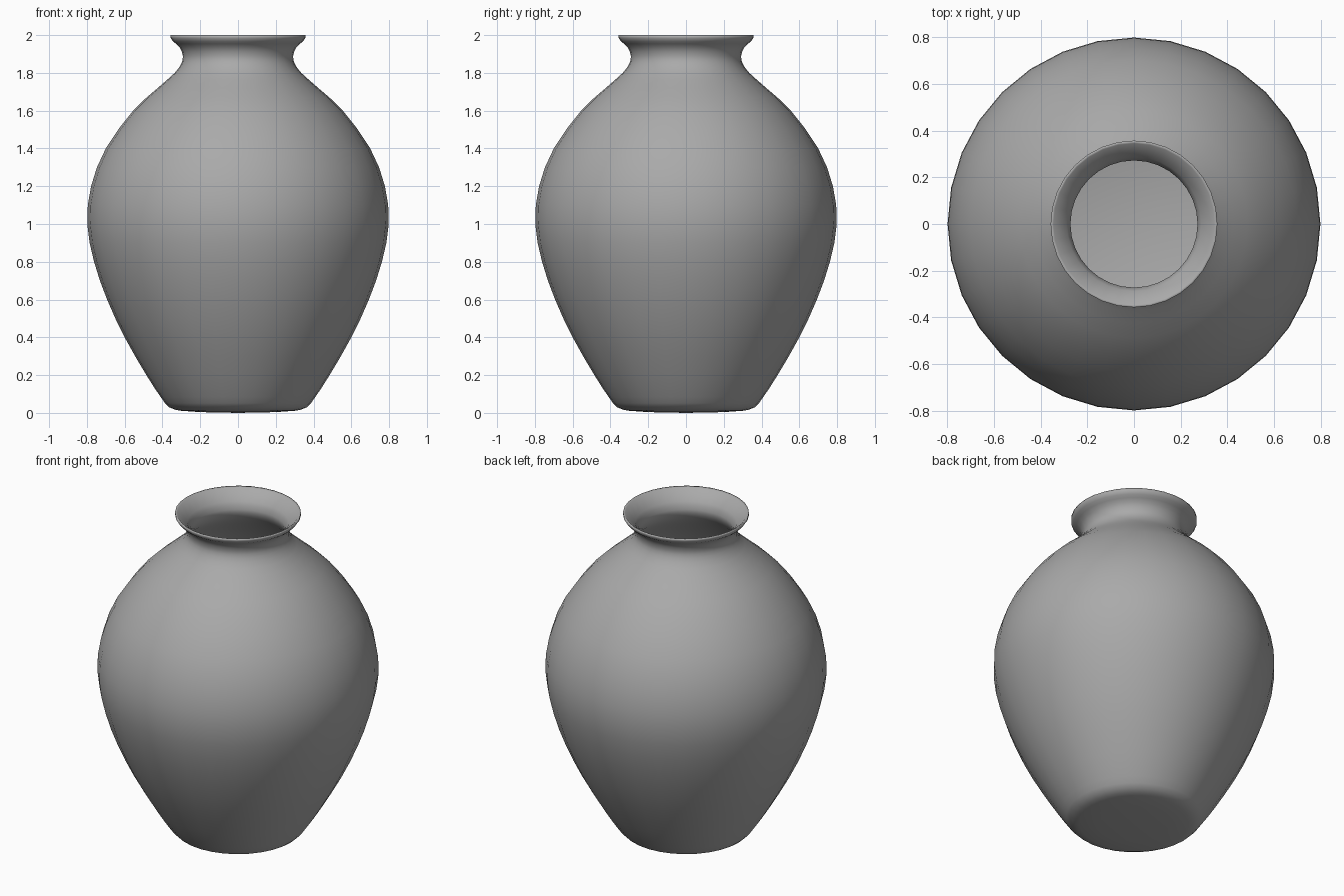
import bpy
import bmesh
from math import pi
from mathutils import Vector

cube = bpy.data.objects.get("Cube")
if cube:
    bpy.data.objects.remove(cube, do_unlink=True)

SEGMENTS = 32
WALL = 0.02

# Clay colour
clay = bpy.data.materials.new("grey_clay")
clay.use_nodes = True
grey = (0.4, 0.4, 0.4, 1)
clay.diffuse_color = grey
clay.node_tree.nodes["Principled BSDF"].inputs["Base Color"].default_value = grey

# Outer wall, from foot to neck (radius, height)
outer = [(0.31, 0.012), (0.365, 0.03), (0.41, 0.085), (0.485, 0.2),
         (0.6, 0.4), (0.693, 0.6), (0.762, 0.8), (0.798, 1.0),
         (0.778, 1.2), (0.7, 1.4), (0.555, 1.6), (0.425, 1.72),
         (0.335, 1.8), (0.3, 1.85), (0.292, 1.89), (0.308, 1.935), (0.345, 1.967)]
base = [(0, 0), (0.2, 0.004)]
lip = [(0.357, 1.985), (0.357, 2.0), (0.345, 1.995)]
# Inner wall follows the outer wall down to a flat floor
inner = [(r - WALL, z) for r, z in reversed(outer) if 0.05 < z < 1.95]
floor = [(0.33, 0.05), (0.28, 0.035), (0, 0.03)]


def smooth_path(points, steps=2):
    """Catmull-Rom curve through the points."""
    p = [Vector(q) for q in points]
    p = [p[0]] + p + [p[-1]]
    path = []
    for a, b, c, d in zip(p, p[1:], p[2:], p[3:]):
        for i in range(steps):
            t = i / steps
            path.append(0.5 * (2 * b + (c - a) * t + (2 * a - 5 * b + 4 * c - d) * t * t
                               + (3 * b - a - 3 * c + d) * t ** 3))
    return path + [p[-1]]


# Turn the profile around the vertical axis
profile = base + smooth_path(outer) + lip + smooth_path(inner) + floor
bm = bmesh.new()
verts = [bm.verts.new((r, 0, z)) for r, z in profile]
edges = [bm.edges.new(pair) for pair in zip(verts, verts[1:])]
bmesh.ops.spin(bm, geom=verts + edges, cent=(0, 0, 0), axis=(0, 0, 1),
               angle=2 * pi, steps=SEGMENTS, use_merge=True)
bmesh.ops.remove_doubles(bm, verts=bm.verts, dist=0.0005)
bmesh.ops.recalc_face_normals(bm, faces=bm.faces)

mesh = bpy.data.meshes.new("vase")
bm.to_mesh(mesh)
bm.free()
mesh.materials.append(clay)
mesh.shade_smooth()
vase = bpy.data.objects.new("vase", mesh)
bpy.context.collection.objects.link(vase)
